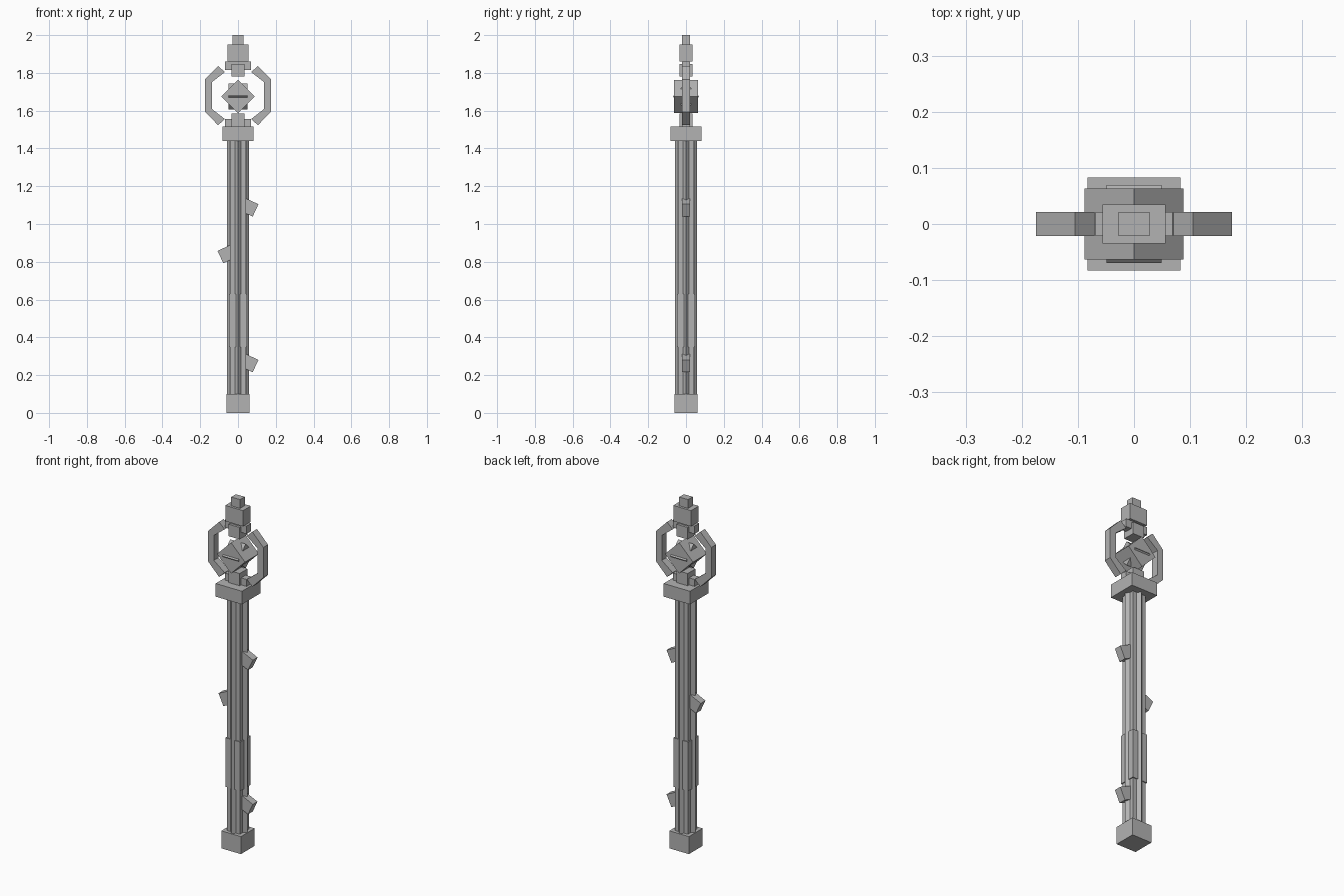
import bpy, bmesh
from math import radians, sin, cos
from mathutils import Vector

cube = bpy.data.objects.get("Cube")
if cube:
    bpy.data.objects.remove(cube, do_unlink=True)

# Single plain grey material
GREY = (0.45, 0.45, 0.45, 1.0)
mat = bpy.data.materials.new("plain_grey")
mat.use_nodes = True
mat.diffuse_color = GREY
mat.node_tree.nodes["Principled BSDF"].inputs["Base Color"].default_value = GREY


def finish(name, bm):
    bmesh.ops.recalc_face_normals(bm, faces=bm.faces)
    mesh = bpy.data.meshes.new(name)
    bm.to_mesh(mesh)
    bm.free()
    mesh.materials.append(mat)
    ob = bpy.data.objects.new(name, mesh)
    bpy.context.collection.objects.link(ob)
    return ob


def box(name, half, centre, rot=(0, 0, 0)):
    """Box from half sizes, centre and rotation in degrees."""
    bm = bmesh.new()
    bmesh.ops.create_cube(bm, size=2)
    bmesh.ops.scale(bm, vec=half, verts=bm.verts)
    ob = finish(name, bm)
    ob.location = centre
    ob.rotation_euler = [radians(a) for a in rot]
    return ob


def block(name, hx, hy, z0, z1, turn=0):
    """Upright centred block between two heights."""
    return box(name, (hx, hy, (z1 - z0) / 2), (0, 0, (z0 + z1) / 2), (0, 0, turn))


# Shaft: two crossed square bars, grip and foot
block("foot", 0.062, 0.062, 0, 0.1)
block("shaft_square", 0.0415, 0.0415, 0.1, 1.44)
block("shaft_turned", 0.0415, 0.0415, 0.1, 1.44, 45)
block("grip", 0.047, 0.047, 0.35, 0.63)

# Head blocks
block("collar", 0.083, 0.083, 1.44, 1.515)
block("lower_socket", 0.035, 0.035, 1.515, 1.585)
block("lower_ring_bar", 0.069, 0.021, 1.515, 1.555)
block("upper_socket", 0.035, 0.035, 1.78, 1.848)
block("upper_ring_bar", 0.069, 0.021, 1.815, 1.86)
block("cap", 0.056, 0.035, 1.86, 1.95)
block("finial", 0.028, 0.021, 1.95, 2.0)

# Gem: two crossed tilted boxes
GEM_Z = 1.675
box("gem_main", (0.0624, 0.063, 0.0624), (0, 0, GEM_Z), (0, 45, 0))
box("gem_cross", (0.049, 0.0492, 0.0492), (0, 0, GEM_Z), (45, 0, 0))

# Ring halves: angular profile, mirrored up-down and left-right
RING_Z = 1.68
outer = [(0.105, 0.157), (0.175, 0.086)]
inner = [(0.138, 0.071), (0.07, 0.124)]
profile = outer + [(x, -z) for x, z in reversed(outer)]
profile += [(x, -z) for x, z in reversed(inner)] + inner
for side, label in ((1, "left"), (-1, "right")):
    bm = bmesh.new()
    face = bm.faces.new([bm.verts.new((side * x, -0.021, RING_Z + z)) for x, z in profile])
    ext = bmesh.ops.extrude_face_region(bm, geom=[face])
    verts = [v for v in ext["geom"] if isinstance(v, bmesh.types.BMVert)]
    bmesh.ops.translate(bm, vec=(0, 0.042, 0), verts=verts)
    finish("ring_half_" + label, bm)

# Tilted thorns along the shaft
TILT = 25
for i, (side, z) in enumerate(((1, 0.248), (-1, 0.825), (1, 1.072))):
    a = radians(TILT)
    tip = Vector((side * 0.093, 0, z))
    centre = tip - 0.04 * Vector((side * cos(a), 0, -sin(a)))
    box(f"thorn_{i + 1}", (0.04, 0.021, 0.036), centre, (0, side * TILT, 0))
